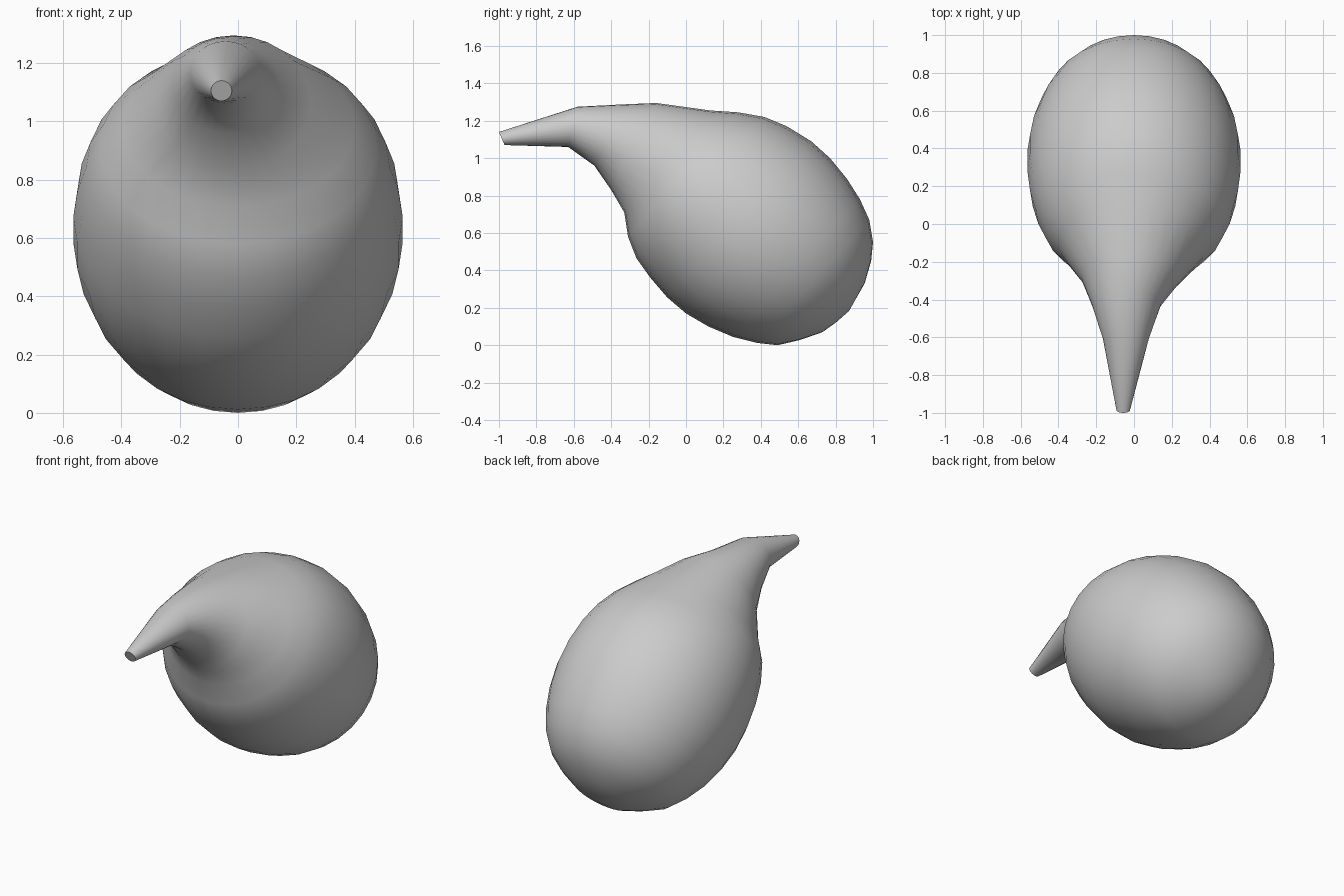
import bpy, bmesh, math
from mathutils import Vector

SEG = 28

# cross-sections: upper (y, z), lower (y, z), half width, x offset
rings = [
    (0.915, 0.26, 0.80, 0.12, 0.09, 0),
    (0.955, 0.33, 0.73, 0.07, 0.17, 0),
    (0.99, 0.45, 0.61, 0.028, 0.283, 0),
    (1.00, 0.55, 0.49, 0.0, 0.373, 0),
    (0.98, 0.67, 0.38, 0.012, 0.446, 0),
    (0.93, 0.78, 0.25, 0.045, 0.503, 0),
    (0.86, 0.89, 0.12, 0.10, 0.543, 0),
    (0.77, 1.00, 0.00, 0.17, 0.565, 0),
    (0.67, 1.09, -0.10, 0.255, 0.565, 0),
    (0.54, 1.17, -0.19, 0.36, 0.55, 0),
    (0.42, 1.22, -0.265, 0.465, 0.52, 0),
    (0.28, 1.245, -0.31, 0.58, 0.475, 0),
    (0.13, 1.255, -0.33, 0.71, 0.40, 0),
    (-0.16, 1.295, -0.40, 0.83, 0.265, -0.015),
    (-0.35, 1.287, -0.49, 0.96, 0.185, -0.04),
    (-0.58, 1.275, -0.63, 1.06, 0.122, -0.043),
    (-1.00, 1.14, -0.97, 1.07, 0.036, -0.057),
]

# gourd: bulb lofted into a bent neck
bm = bmesh.new()
loops = []
for uy, uz, ly, lz, half, dx in rings:
    up, low = Vector((dx, uy, uz)), Vector((dx, ly, lz))
    mid, arm = (up + low) / 2, (up - low) / 2
    loop = []
    for i in range(SEG):
        a = math.tau * i / SEG
        loop.append(bm.verts.new(mid + arm * math.cos(a) + Vector((half * math.sin(a), 0, 0))))
    loops.append(loop)

for a, b in zip(loops, loops[1:]):
    for i in range(SEG):
        j = (i + 1) % SEG
        bm.faces.new((a[i], a[j], b[j], b[i]))

# rounded base pole and flat cut tip
pole = bm.verts.new((0, 0.872, 0.183))
for i in range(SEG):
    bm.faces.new((pole, loops[0][(i + 1) % SEG], loops[0][i]))
bm.faces.new(loops[-1])
bmesh.ops.recalc_face_normals(bm, faces=bm.faces)

mesh = bpy.data.meshes.new("gourd")
bm.to_mesh(mesh)
bm.free()
gourd = bpy.data.objects.new("gourd", mesh)
bpy.context.collection.objects.link(gourd)
bpy.context.view_layer.objects.active = gourd
gourd.select_set(True)
bpy.ops.object.shade_smooth_by_angle(angle=math.radians(50))
